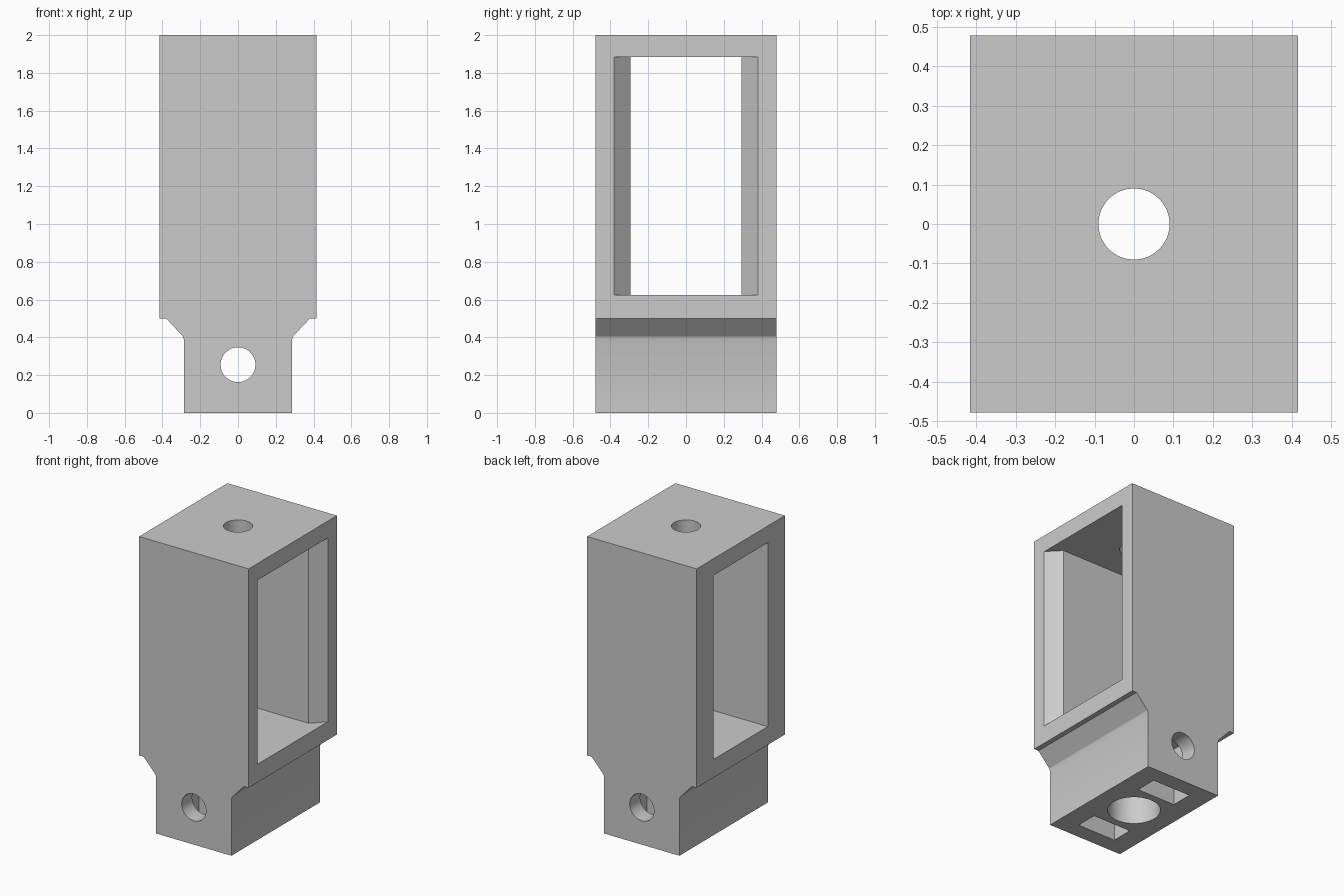
import bpy, bmesh, math
from mathutils import Matrix

cube = bpy.data.objects.get("Cube")
if cube:
    bpy.data.objects.remove(cube, do_unlink=True)

grey = bpy.data.materials.new("plain grey")
grey.use_nodes = True
colour = (0.6, 0.6, 0.6, 1)
grey.diffuse_color = colour
grey.node_tree.nodes["Principled BSDF"].inputs["Base Color"].default_value = colour


def make_object(name, bm):
    bmesh.ops.recalc_face_normals(bm, faces=bm.faces)
    mesh = bpy.data.meshes.new(name)
    bm.to_mesh(mesh)
    bm.free()
    mesh.materials.append(grey)
    obj = bpy.data.objects.new(name, mesh)
    bpy.context.collection.objects.link(obj)
    return obj


def prism(name, points, direction):
    """Extrude a closed outline of 3D points along a direction."""
    bm = bmesh.new()
    face = bm.faces.new([bm.verts.new(p) for p in points])
    new = bmesh.ops.extrude_face_region(bm, geom=[face])["geom"]
    verts = [v for v in new if isinstance(v, bmesh.types.BMVert)]
    bmesh.ops.translate(bm, verts=verts, vec=direction)
    return make_object(name, bm)


def cylinder(name, radius, length, centre, tilt=0):
    bm = bmesh.new()
    matrix = Matrix.Translation(centre) @ Matrix.Rotation(tilt, 4, "X")
    bmesh.ops.create_cone(bm, cap_ends=True, segments=64, radius1=radius,
                          radius2=radius, depth=length, matrix=matrix)
    return make_object(name, bm)


# Housing: mirrored front outline with a narrow foot and sloped shoulders
depth = 0.478
half = [(0.285, 0), (0.285, 0.385), (0.292, 0.405), (0.38, 0.5), (0.415, 0.5), (0.415, 2)]
outline = half + [(-x, z) for x, z in reversed(half)]
housing = prism("housing", [(x, -depth, z) for x, z in outline], (0, 2 * depth, 0))

# Side window, flared toward the left side
floor, ceiling = 0.625, 1.885
flare = [(-0.6, 0.293), (0.33, 0.293), (0.415, 0.38), (0.6, 0.38)]
plan = flare + [(x, -y) for x, y in reversed(flare)]
cutters = [prism("window_cutter", [(x, y, floor) for x, y in plan], (0, 0, ceiling - floor))]

# Vertical bore, wide socket in the foot, and cross hole
cutters.append(cylinder("bore_cutter", 0.09, 3, (0, 0, 1)))
cutters.append(cylinder("socket_cutter", 0.165, 0.9, (0, 0, 0)))
cutters.append(cylinder("cross_hole_cutter", 0.092, 2, (0, 0, 0.255), math.pi / 2))

# Rectangular slots in the underside
for side, label in ((-1, "front"), (1, "back")):
    near, far = side * 0.215, side * 0.365
    corners = [(-0.145, near), (0.145, near), (0.145, far), (-0.145, far)]
    cutters.append(prism(label + "_slot_cutter", [(x, y, -0.1) for x, y in corners], (0, 0, 0.5)))

# Cut all openings, then bake the result
for cutter in cutters:
    cutter.hide_render = True
    cut = housing.modifiers.new(cutter.name, "BOOLEAN")
    cut.operation = "DIFFERENCE"
    cut.solver = "EXACT"
    cut.object = cutter
bpy.context.view_layer.update()
baked = bpy.data.meshes.new_from_object(
    housing.evaluated_get(bpy.context.evaluated_depsgraph_get()))
housing.modifiers.clear()
housing.data = baked
for cutter in cutters:
    bpy.data.objects.remove(cutter, do_unlink=True)

# Smooth bores with crisp edges
bpy.ops.object.select_all(action="DESELECT")
housing.select_set(True)
bpy.context.view_layer.objects.active = housing
bpy.ops.object.shade_smooth_by_angle(angle=math.radians(20))
